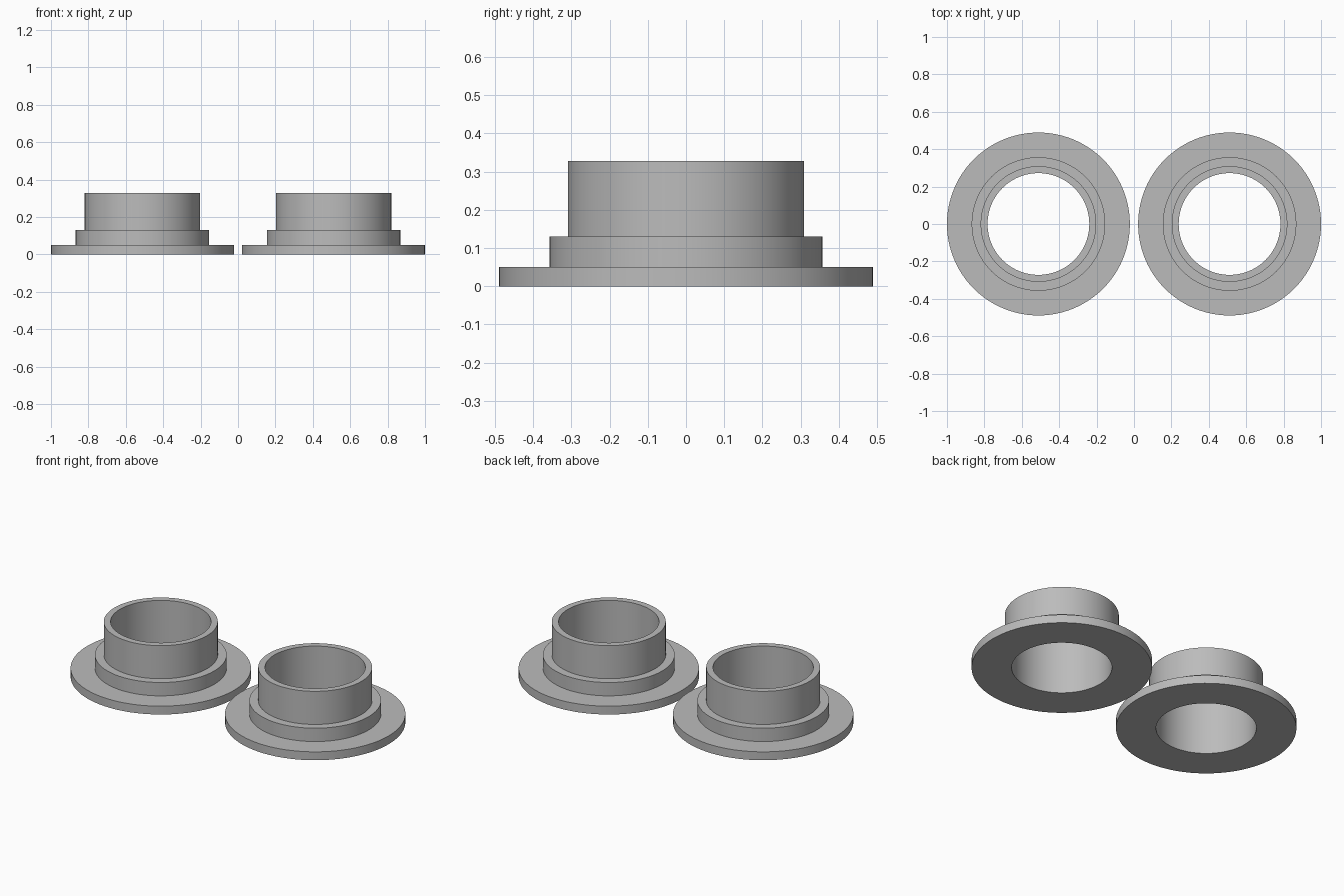
import bpy
import bmesh
from math import cos, sin, tau

cube = bpy.data.objects.get("Cube")
if cube:
    bpy.data.objects.remove(cube, do_unlink=True)

# Single plain grey
grey = bpy.data.materials.new("plain_grey")
grey.use_nodes = True
colour = (0.5, 0.5, 0.5, 1)
grey.diffuse_color = colour
grey.node_tree.nodes["Principled BSDF"].inputs["Base Color"].default_value = colour

# Radius and height around the closed ring section
BORE, TUBE, STEP, FLANGE = 0.272, 0.309, 0.357, 0.489
PROFILE = [(BORE, 0), (FLANGE, 0), (FLANGE, 0.05), (STEP, 0.05),
           (STEP, 0.13), (TUBE, 0.13), (TUBE, 0.328), (BORE, 0.328)]
SIDES = 96


def flanged_bushing(name, x):
    """Revolve the section into a hollow stepped collar."""
    bm = bmesh.new()
    rings = []
    for i in range(SIDES):
        a = tau * i / SIDES
        rings.append([bm.verts.new((r * cos(a), r * sin(a), z)) for r, z in PROFILE])
    n = len(PROFILE)
    for i in range(SIDES):
        here, after = rings[i], rings[(i + 1) % SIDES]
        for j in range(n):
            k = (j + 1) % n
            bm.faces.new((here[j], after[j], after[k], here[k]))
    bmesh.ops.recalc_face_normals(bm, faces=bm.faces)
    mesh = bpy.data.meshes.new(name)
    bm.to_mesh(mesh)
    bm.free()
    mesh.materials.append(grey)
    obj = bpy.data.objects.new(name, mesh)
    obj.location.x = x
    bpy.context.collection.objects.link(obj)
    bpy.ops.object.select_all(action="DESELECT")
    obj.select_set(True)
    bpy.context.view_layer.objects.active = obj
    bpy.ops.object.shade_smooth_by_angle()


# Matching pair side by side
for side, sign in (("left", 1), ("right", -1)):
    flanged_bushing(side + "_flanged_bushing", sign * (1 - FLANGE))
